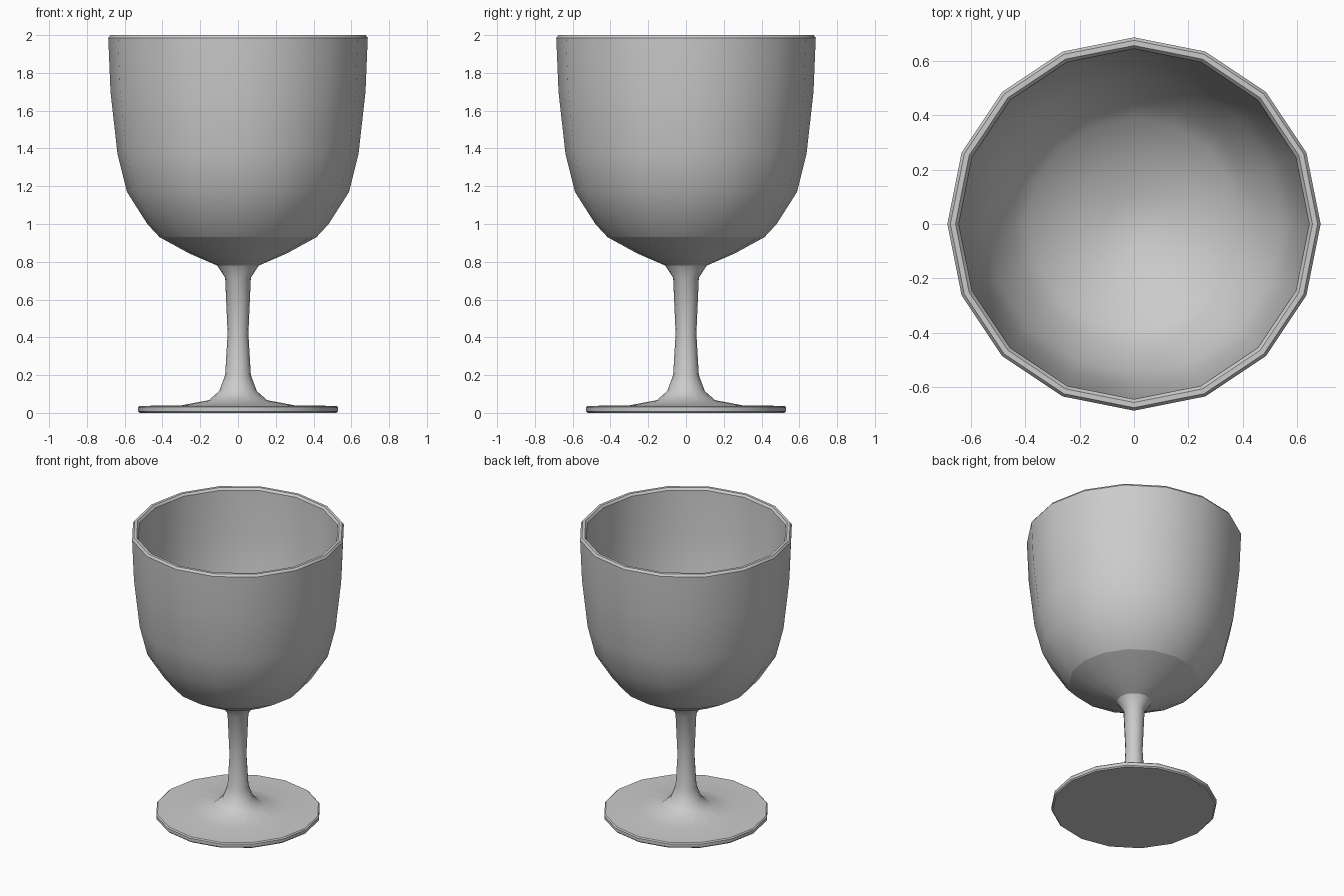
import bpy, bmesh, math

cube = bpy.data.objects.get("Cube")
if cube:
    bpy.data.objects.remove(cube, do_unlink=True)

SIDES = 16

# One plain grey for the whole goblet
grey = bpy.data.materials.new("light grey")
grey.use_nodes = True
colour = (0.6, 0.6, 0.6, 1.0)
grey.diffuse_color = colour
grey.node_tree.nodes["Principled BSDF"].inputs["Base Color"].default_value = colour


def lathe(name, profile, sharp=()):
    """Turn (radius, z) points around z; sharp lists the points with a hard ring."""
    bm = bmesh.new()
    rings = []
    for r, z in profile:
        if r == 0:
            rings.append([bm.verts.new((0, 0, z))] * SIDES)
        else:
            rings.append([bm.verts.new((r * math.cos(math.tau * i / SIDES),
                                        r * math.sin(math.tau * i / SIDES), z))
                          for i in range(SIDES)])
    for low, high in zip(rings, rings[1:]):
        for i in range(SIDES):
            j = (i + 1) % SIDES
            corners = dict.fromkeys((low[i], low[j], high[j], high[i]))
            bm.faces.new(list(corners)).smooth = True
    for k in sharp:
        for i in range(SIDES):
            edge = bm.edges.get((rings[k][i], rings[k][(i + 1) % SIDES]))
            edge.smooth = False
    mesh = bpy.data.meshes.new(name)
    bm.to_mesh(mesh)
    bm.free()
    mesh.materials.append(grey)
    obj = bpy.data.objects.new(name, mesh)
    bpy.context.collection.objects.link(obj)
    return obj


# Flat disc foot sweeping up into the slim stem
lathe("foot_and_stem", [
    (0, 0), (0.522, 0), (0.53, 0.008), (0.53, 0.03), (0.522, 0.037),
    (0.30, 0.04), (0.155, 0.067), (0.10, 0.115), (0.068, 0.20),
    (0.055, 0.42), (0.068, 0.715), (0.11, 0.78),
], sharp=(1, 2, 3, 4))

# Bowl: outside wall, bevelled rim, then the inside wall down to the floor
lathe("bowl", [
    (0.11, 0.78), (0.26, 0.845), (0.415, 0.93), (0.48, 1.00),
    (0.588, 1.17), (0.638, 1.37), (0.675, 1.70), (0.687, 1.985),
    (0.676, 2.0), (0.657, 2.0), (0.645, 1.985),
    (0.632, 1.70), (0.595, 1.37), (0.548, 1.19), (0.45, 1.035),
    (0.39, 0.97), (0.245, 0.89), (0.10, 0.835), (0, 0.825),
], sharp=(2, 7, 8, 9, 10))
